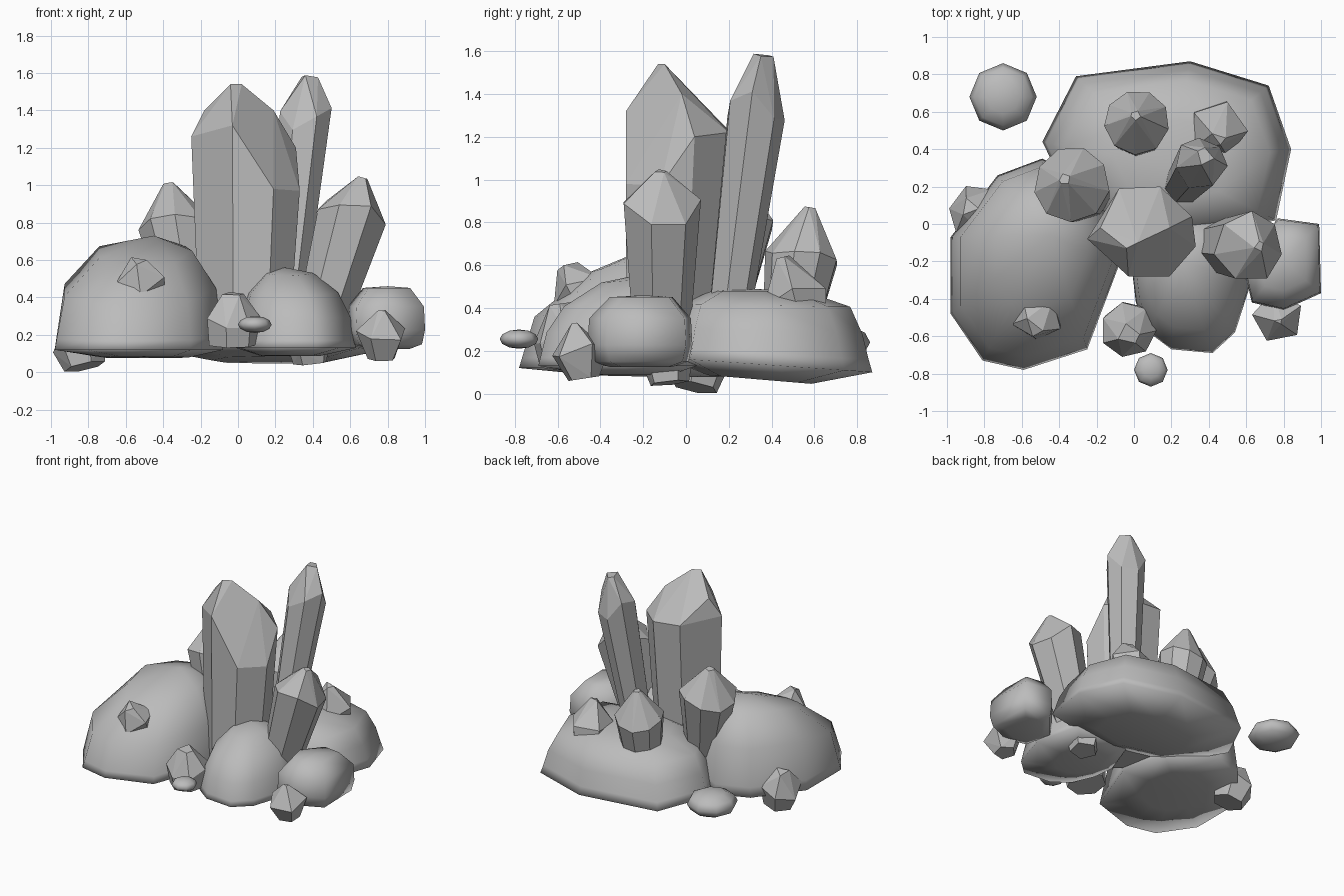
import bpy, bmesh, math
from mathutils import Vector

cube = bpy.data.objects.get("Cube")
if cube:
    bpy.data.objects.remove(cube)

stone = bpy.data.materials.new("grey_stone")
stone.use_nodes = True
GREY = (0.5, 0.5, 0.5, 1)
stone.diffuse_color = GREY
stone.node_tree.nodes["Principled BSDF"].inputs["Base Color"].default_value = GREY


def finish(name, bm, smooth=None):
    bmesh.ops.recalc_face_normals(bm, faces=bm.faces)
    mesh = bpy.data.meshes.new(name)
    bm.to_mesh(mesh)
    bm.free()
    mesh.materials.append(stone)
    obj = bpy.data.objects.new(name, mesh)
    bpy.context.collection.objects.link(obj)
    if smooth:
        bpy.ops.object.select_all(action='DESELECT')
        obj.select_set(True)
        bpy.context.view_layer.objects.active = obj
        bpy.ops.object.shade_smooth_by_angle(angle=math.radians(smooth))


def hull(name, points):
    bm = bmesh.new()
    for p in points:
        bm.verts.new(p)
    bmesh.ops.convex_hull(bm, input=bm.verts)
    loose = [v for v in bm.verts if not v.link_faces]
    bmesh.ops.delete(bm, geom=loose, context='VERTS')
    bmesh.ops.dissolve_limit(bm, angle_limit=math.radians(3),
                             verts=bm.verts, edges=bm.edges)
    finish(name, bm)


def crystal(name, base, tip, radius, sides=6, shoulder=0.75, foot=0.75,
            point=0.2, stagger=0.06, turn=0.0):
    """Tapered prism: narrow foot, wide staggered shoulder, blunt point."""
    base, tip = Vector(base), Vector(tip)
    axis = tip - base
    turn_to_axis = axis.to_track_quat('Z', 'Y')
    points = []
    for i in range(sides):
        a = math.tau * i / sides + turn
        spoke = turn_to_axis @ Vector((math.cos(a), math.sin(a), 0)) * radius
        lift = shoulder + stagger * math.sin(a * 2 + 1)
        points += [base + spoke * foot, base + axis * lift + spoke]
        if i % 2 == 0:
            points.append(tip + spoke * point)
    hull(name, points)


def boulder(name, outline, floor, peak, levels, tilt=0.0, lean=0.0):
    """Dome lofted from a belly ring, over the ground outline, to a peak."""
    bm = bmesh.new()
    top = Vector(peak)
    rings = []
    for inset, rise in levels:
        ring = []
        for x, y in outline:
            p = Vector((x, y, 0)).lerp(Vector((top.x, top.y, 0)), inset)
            p.z = floor + (top.z - floor) * rise * (1 + tilt * min(0, p.y - top.y))
            p.z -= lean * (p.y - top.y) * (1 - rise)
            ring.append(bm.verts.new(p))
        rings.append(ring)
    n = len(outline)
    for low, high in zip(rings, rings[1:]):
        for i in range(n):
            j = (i + 1) % n
            bm.faces.new((low[i], low[j], high[j], high[i]))
    crown = bm.verts.new(top)
    belly = bm.verts.new(sum((v.co for v in rings[0]), Vector()) / n)
    for i in range(n):
        j = (i + 1) % n
        bm.faces.new((rings[-1][i], rings[-1][j], crown))
        bm.faces.new((rings[0][j], rings[0][i], belly))
    finish(name, bm, 150)


def pebble(name, centre, radius, height):
    bm = bmesh.new()
    bmesh.ops.create_uvsphere(bm, u_segments=8, v_segments=6, radius=1)
    for v in bm.verts:
        v.co = Vector(centre) + Vector((v.co.x * radius, v.co.y * radius, v.co.z * height))
    finish(name, bm, 60)


# Boulders
boulder("left_boulder",
        [(-.98, -.07), (-.98, -.48), (-.81, -.73), (-.59, -.78), (-.25, -.67),
         (-.08, -.22), (-.15, .15), (-.49, .35), (-.73, .26)],
        .12, (-.45, -.06, .73),
        [(.5, -.07), (0, 0), (.02, .12), (.1, .58), (.45, .91)], .5)
boulder("back_boulder",
        [(-.49, .44), (-.31, .79), (.3, .87), (.72, .74), (.84, .4),
         (.76, .02), (.2, -.1), (-.3, .05)],
        .14, (.2, .3, .49),
        [(.5, -.2), (0, 0), (.03, .15), (.08, .45), (.18, .78), (.55, .97)], 0, .07)
boulder("front_boulder",
        [(-.01, -.25), (.01, -.42), (.08, -.58), (.2, -.67), (.42, -.69),
         (.54, -.58), (.63, -.3), (.55, .05), (.1, .05)],
        .13, (.25, -.2, .56),
        [(.5, -.1), (0, 0), (.02, .1), (.08, .4), (.25, .7), (.6, .94)], .2)
boulder("right_boulder",
        [(.99, 0), (1, -.37), (.8, -.46), (.63, -.42), (.58, -.2), (.77, .03)],
        .15, (.8, -.2, .46), [(.4, -.08), (.08, 0), (0, .25), (.03, .65), (.4, .97)])

# Pebbles
pebble("back_pebble", (-.7, .68, .24), .18, .09)
pebble("front_pebble", (.09, -.78, .255), .09, .045)

# Main crystal, with an uneven shoulder
rim = [(-.25, -.08, 1.26), (-.03, -.28, 1.32), (.19, -.28, .98), (.33, -.12, .97),
       (.31, .04, 1.2), (.14, .2, 1.22), (-.08, .19, 1.24)]
foot = [(x * .82, y * .85 - .04, .15) for x, y, z in rim]
crest = [(.19, -.02, 1.4), (-.18, -.02, 1.4), (-.04, -.13, 1.54), (.02, -.1, 1.54)]
hull("main_crystal", rim + foot + crest)

# Other large crystals
crystal("tall_crystal", (.25, .19, .3), (.38, .36, 1.58), .14, 7, .82, .7, .35)
crystal("leaning_crystal", (.44, -.12, .25), (.67, -.12, 1.04), .19, 7, .78, .72, .15)
crystal("left_crystal", (-.26, .15, .35), (-.37, .24, 1.01), .205, 9, .68, .65, .15, .04)
crystal("back_crystal", (.02, .5, .38), (.01, .58, .87), .175, 9, .55, .8, .15, .04)

# Small crystals
crystal("back_right_crystal", (.45, .53, .35), (.45, .46, .64), .16, 5, .4, .85, .25, .1)
crystal("left_boulder_crystal", (-.5, -.45, .38), (-.54, -.55, .6), .14, 5, .5, .8, .4, .1)
crystal("front_crystal", (-.03, -.55, .15), (-.03, -.59, .42), .15, 7, .45, .92, .4, .1)
crystal("right_front_crystal", (.77, -.48, .07), (.77, -.52, .33), .14, 5, .5, .55, .15, .1, .5)
crystal("left_edge_crystal", (-.82, .04, .03), (-.88, .09, .3), .15, 6, .5, .75, .35, .1)
crystal("under_crystal", (.39, -.08, .05), (.37, -.1, .24), .12, 5, .5, .8, .4, .1)
